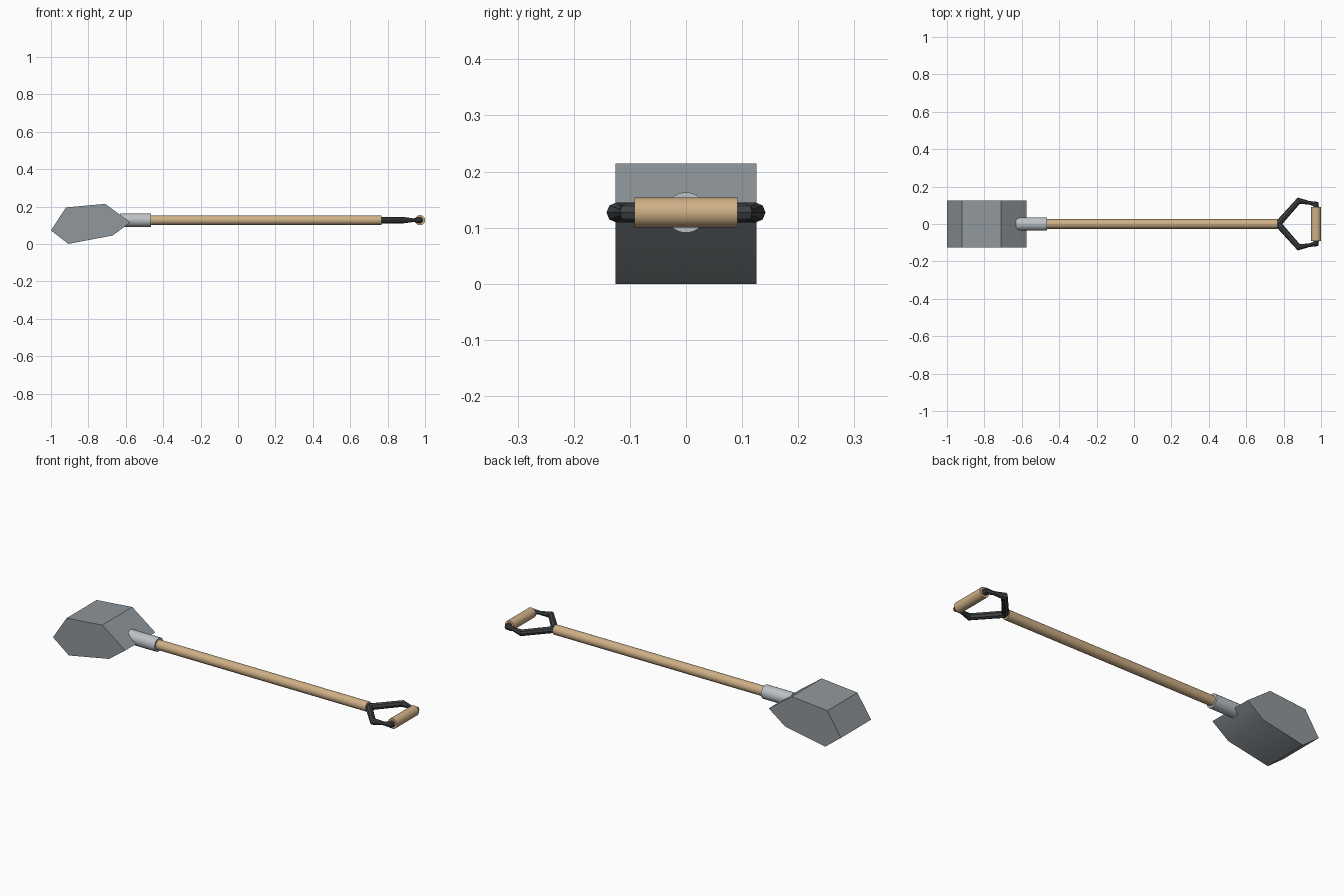
import bpy, bmesh, math

if "Cube" in bpy.data.objects:
    bpy.data.objects.remove(bpy.data.objects["Cube"])

Z = 0.127  # height of the shaft axis


def material(name, rgb):
    m = bpy.data.materials.new(name)
    m.diffuse_color = (*rgb, 1)
    m.use_nodes = True
    m.node_tree.nodes["Principled BSDF"].inputs["Base Color"].default_value = m.diffuse_color
    return m


STEEL = material("steel", (0.28, 0.31, 0.33))
BRIGHT = material("bright_steel", (0.5, 0.54, 0.57))
WOOD = material("wood", (0.62, 0.43, 0.24))
DARK = material("dark_metal", (0.05, 0.055, 0.06))


def finish(ob, name, mat):
    ob.name = name
    ob.data.materials.append(mat)
    bpy.ops.object.select_all(action='DESELECT')
    ob.select_set(True)
    bpy.context.view_layer.objects.active = ob
    bpy.ops.object.shade_smooth_by_angle(angle=math.radians(30))


def rod(name, mat, center, r, length, rot, sides=32):
    bpy.ops.mesh.primitive_cylinder_add(vertices=sides, radius=r, depth=length,
                                        location=center, rotation=rot)
    finish(bpy.context.object, name, mat)


# Blade: solid side profile extruded across the width
profile = [(-1, 0.072), (-0.907, 0), (-0.67, 0.045),
           (-0.575, 0.115), (-0.71, 0.214), (-0.92, 0.195)]
bm = bmesh.new()
face = bm.faces.new([bm.verts.new((x, -0.126, z)) for x, z in profile])
ext = bmesh.ops.extrude_face_region(bm, geom=[face])
bmesh.ops.translate(bm, vec=(0, 0.252, 0),
                    verts=[v for v in ext["geom"] if isinstance(v, bmesh.types.BMVert)])
bmesh.ops.recalc_face_normals(bm, faces=bm.faces)
mesh = bpy.data.meshes.new("blade")
bm.to_mesh(mesh)
bm.free()
blade = bpy.data.objects.new("blade", mesh)
bpy.context.collection.objects.link(blade)
finish(blade, "blade", STEEL)

# Socket, shaft and hand grip
along_x, along_y = (0, math.pi / 2, 0), (math.pi / 2, 0, 0)
rod("socket", BRIGHT, (-0.549, 0, Z), 0.036, 0.166, along_x)
rod("shaft", WOOD, (0.133, 0, Z), 0.0255, 1.268, along_x)
rod("grip", WOOD, (0.973, 0, Z), 0.027, 0.184, along_y)

# Handle frame: one arm on each side, pinched just before the grip
arm = [(0.77, 0, 1), (0.881, 0.125, 1), (0.938, 0.113, 0.55),
       (0.972, 0.107, 0.95), (0.973, 0.085, 0.95)]
for side, label in ((1, "left"), (-1, "right")):
    cu = bpy.data.curves.new("arm", 'CURVE')
    cu.dimensions = '3D'
    cu.bevel_depth = 0.0175
    cu.bevel_resolution = 2
    cu.use_fill_caps = True
    sp = cu.splines.new('POLY')
    sp.points.add(len(arm) - 1)
    for p, (x, y, r) in zip(sp.points, arm):
        p.co = (x, y * side, Z, 1)
        p.radius = r
    ob = bpy.data.objects.new("arm", cu)
    bpy.context.collection.objects.link(ob)
    bpy.ops.object.select_all(action='DESELECT')
    ob.select_set(True)
    bpy.context.view_layer.objects.active = ob
    bpy.ops.object.convert(target='MESH')
    finish(bpy.context.object, "handle_arm_" + label, DARK)
